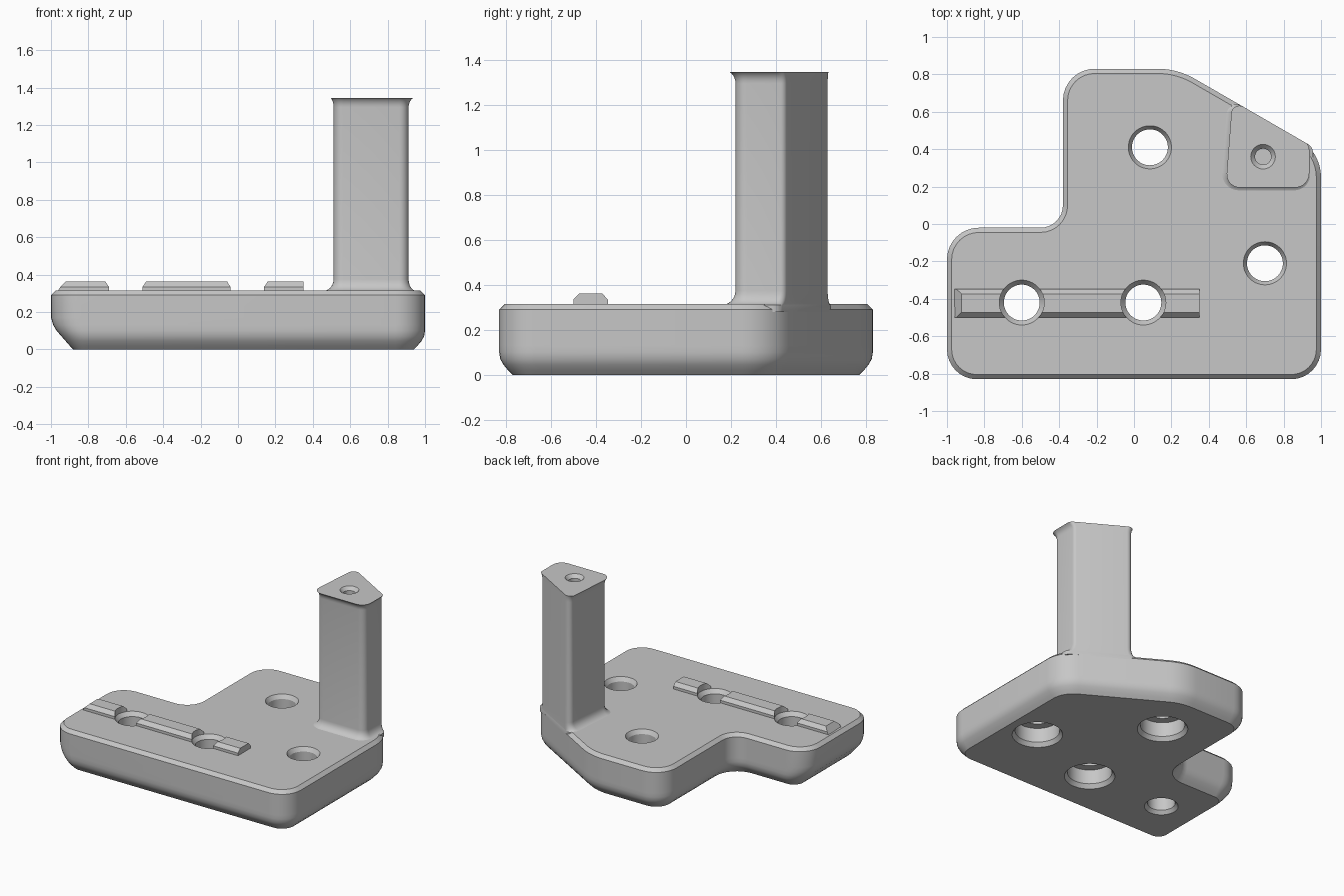
import bpy, bmesh, math
from mathutils import Vector

if "Cube" in bpy.data.objects:
    bpy.data.objects.remove(bpy.data.objects["Cube"])

COLOUR = (0.57, 0.57, 0.57, 1)
grey = bpy.data.materials.new("plain grey")
grey.use_nodes = True
grey.diffuse_color = COLOUR
grey.node_tree.nodes["Principled BSDF"].inputs["Base Color"].default_value = COLOUR


def loft(name, rings):
    """Skin a stack of equal-length rings and cap both ends."""
    bm = bmesh.new()
    loops = [[bm.verts.new(p) for p in ring] for ring in rings]
    n = len(loops[0])
    for low, high in zip(loops, loops[1:]):
        for i in range(n):
            j = (i + 1) % n
            bm.faces.new((low[i], low[j], high[j], high[i]))
    bm.faces.new(loops[0][::-1])
    bm.faces.new(loops[-1])
    bmesh.ops.recalc_face_normals(bm, faces=bm.faces)
    mesh = bpy.data.meshes.new(name)
    bm.to_mesh(mesh)
    bm.free()
    mesh.materials.append(grey)
    obj = bpy.data.objects.new(name, mesh)
    bpy.context.collection.objects.link(obj)
    return obj


def outline(corners, insets, z, steps=8):
    """Rounded polygon (x, y, radius), each edge moved inward by its inset."""
    n = len(corners)
    pts = [Vector(c[:2]) for c in corners]
    dirs = [(pts[(i + 1) % n] - pts[i]).normalized() for i in range(n)]
    ring = []
    for i in range(n):
        a, b = dirs[i - 1], dirs[i]
        da, db = insets[i - 1], insets[i]
        turn = a.x * b.y - a.y * b.x
        # Moved corner, then a fillet tangent to both edges
        p = pts[i] + (b * da - a * db) / turn
        side = 1 if turn > 0 else -1
        r = max(0.012, corners[i][2] - side * (da + db) / 2)
        angle = math.acos(max(-1, min(1, a.dot(b))))
        start = p - a * r * math.tan(angle / 2)
        normal = Vector((-a.y, a.x)) * side
        for k in range(steps + 1):
            t = angle * k / steps
            q = start + a * r * math.sin(t) + normal * r * (1 - math.cos(t))
            ring.append((q.x, q.y, z))
    return ring


def lathe(name, x, y, profile, sides=48):
    return loft(name, [[(x + r * math.cos(math.tau * k / sides),
                         y + r * math.sin(math.tau * k / sides), z)
                        for k in range(sides)] for r, z in profile])


def cut(obj, cutter):
    mod = obj.modifiers.new("hole", 'BOOLEAN')
    mod.operation = 'DIFFERENCE'
    mod.solver = 'EXACT'
    mod.object = cutter
    cutter.hide_render = True
    bpy.context.view_layer.objects.active = obj
    bpy.ops.object.modifier_apply(modifier=mod.name)
    bpy.data.objects.remove(cutter)


def smooth(obj):
    bpy.ops.object.select_all(action='DESELECT')
    obj.select_set(True)
    bpy.context.view_layer.objects.active = obj
    bpy.ops.object.shade_smooth_by_angle(angle=math.radians(32))


# Base plate: L-shaped outline with one slanted corner
plate = [(-1, -0.83, 0.16), (1, -0.83, 0.16), (1, 0.387, 0.24), (0.232, 0.83, 0.4),
         (-0.38, 0.83, 0.17), (-0.38, -0.02, 0.12), (-1, -0.02, 0.17)]
TOP = 0.315
# (height, inset all round, inset of the right-hand end)
layers = [(0, 0.06, 0.12), (0.02, 0.04, 0.1), (0.045, 0.019, 0.078), (0.07, 0.005, 0.056),
          (0.1, 0, 0.03), (0.13, 0, 0.012), (0.17, 0, 0), (0.29, 0, 0), (TOP, 0.025, 0.025)]
base = loft("base_plate", [outline(plate, [d] * 6 + [end], z) for z, d, end in layers])

# Guide rail with bevelled top and a sloped outer end
rail_section = [(-0.5, 0.28), (-0.5, 0.335), (-0.473, 0.362),
                (-0.373, 0.362), (-0.347, 0.335), (-0.347, 0.28)]
rail = loft("guide_rail", [
    [(-0.98 + max(0, z - 0.305), y, z) for y, z in rail_section],
    [(0.35, y, z) for y, z in rail_section]])

# Through holes: countersunk on top, wider bore underneath for three of them
for x, y, wide in [(0.085, 0.41, True), (0.7, -0.21, True),
                   (0.05, -0.42, True), (-0.6, -0.42, False)]:
    rim = 0.12 if y == -0.42 else 0.113
    if wide:
        lower = [(0.19, -0.02), (0.155, 0.03), (0.155, 0.14), (0.096, 0.141)]
    else:
        lower = [(0.135, -0.02), (0.096, 0.025)]
    cut(base, lathe("hole_cutter", x, y, lower + [(0.096, TOP - 0.03), (rim + 0.012, TOP + 0.015)]))
    if y == -0.42:
        cut(rail, lathe("rail_cutter", x, y, [(rim, 0.2), (rim, 0.5)]))

# Post: flush with the slanted side, flared at the foot and the head
post_section = [(0.507, 0.22, 0.05), (0.912, 0.22, 0.05), (0.912, 0.4377, 0.03),
                (0.54, 0.6525, 0.035)]


def post_ring(z, front, right, left):
    return outline(post_section, [-front, -right, 0, -left], z)


rings = [post_ring(0.28, 0.06, 0.045, 0.06)]
for k in range(7):
    t = math.pi / 2 * k / 6
    f = 1 - math.sin(t)
    rings.append(post_ring(TOP - 0.004 + 0.064 * (1 - math.cos(t)), 0.06 * f, 0.045 * f, 0.06 * f))
for k in range(6):
    t = math.pi / 3 * k / 5
    f = 1 - math.cos(t)
    rings.append(post_ring(1.295 + 0.05 * math.sin(t) / math.sin(math.pi / 3),
                           0.05 * f, 0.05 * f, 0.03 * f))
post = loft("post", rings)
cut(post, lathe("screw_cutter", 0.69, 0.36, [(0.043, 1.27), (0.043, 1.32), (0.075, 1.355)], 32))

for part in (base, rail, post):
    smooth(part)
